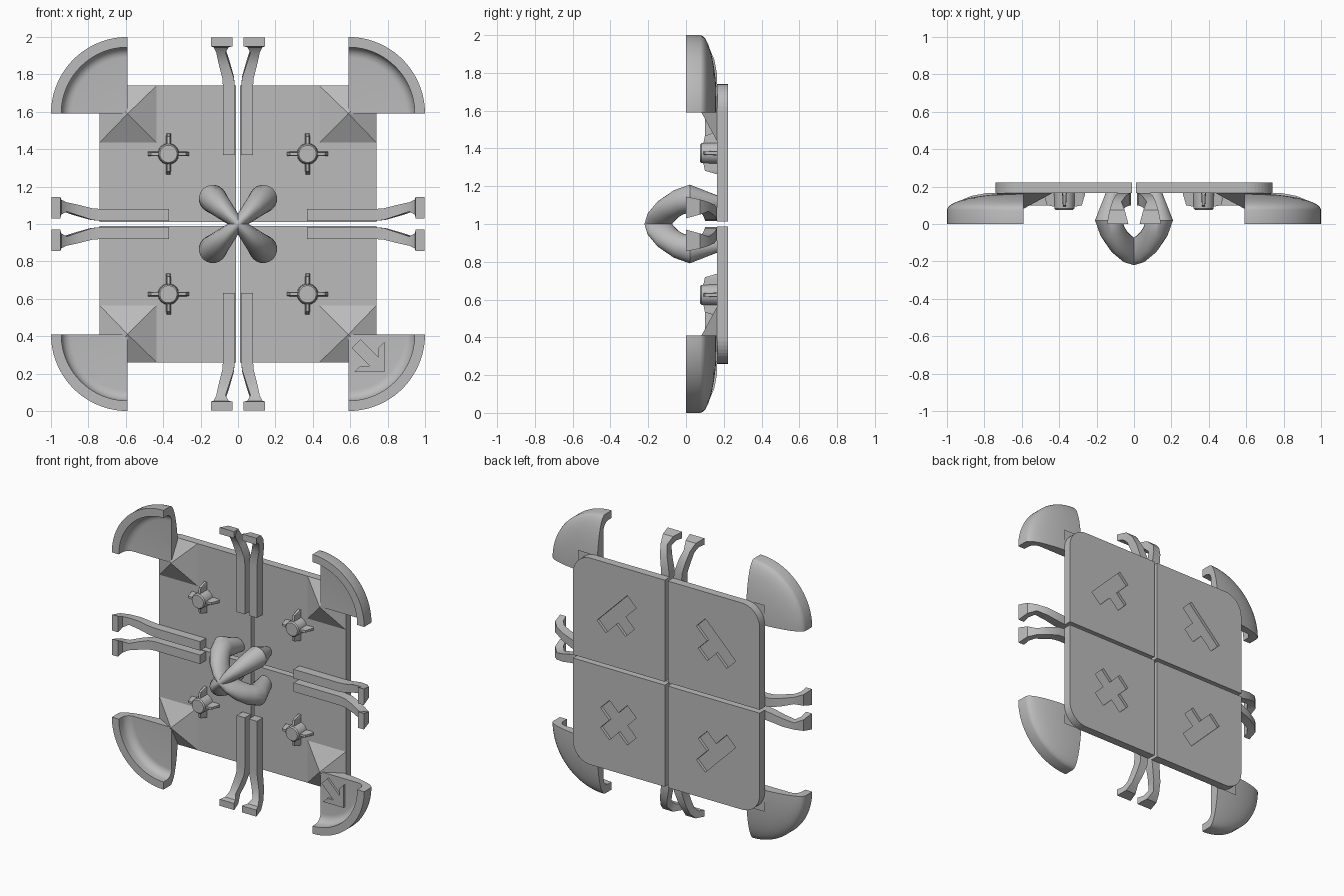
import bpy, bmesh, math
from mathutils import Vector

cube = bpy.data.objects.get("Cube")
if cube:
    bpy.data.objects.remove(cube, do_unlink=True)

grey = bpy.data.materials.new("plain grey")
grey.use_nodes = True
colour = (0.5, 0.5, 0.5, 1)
grey.diffuse_color = colour
grey.node_tree.nodes["Principled BSDF"].inputs["Base Color"].default_value = colour

QUADRANTS = {"upper_left": (1, 1), "upper_right": (-1, 1),
             "lower_left": (1, -1), "lower_right": (-1, -1)}


def make(name, bm, smooth=False):
    bmesh.ops.remove_doubles(bm, verts=bm.verts, dist=0.0001)
    bmesh.ops.recalc_face_normals(bm, faces=bm.faces)
    mesh = bpy.data.meshes.new(name)
    bm.to_mesh(mesh)
    bm.free()
    mesh.materials.append(grey)
    obj = bpy.data.objects.new(name, mesh)
    bpy.context.scene.collection.objects.link(obj)
    if smooth:
        bpy.ops.object.select_all(action='DESELECT')
        obj.select_set(True)
        bpy.context.view_layer.objects.active = obj
        bpy.ops.object.shade_smooth_by_angle(angle=math.radians(35))
    return obj


def loft(name, rings, place, smooth=False):
    """Skin a list of equal closed rings and cap both ends."""
    bm = bmesh.new()
    rows = [[bm.verts.new(place(Vector(p))) for p in ring] for ring in rings]
    n = len(rows[0])
    for a, b in zip(rows, rows[1:]):
        for i in range(n):
            j = (i + 1) % n
            bm.faces.new((a[i], a[j], b[j], b[i]))
    bm.faces.new(rows[0])
    bm.faces.new(rows[-1])
    return make(name, bm, smooth)


def prism(name, outline, y0, y1, place):
    return loft(name, [[(x, y, z) for x, z in outline] for y in (y0, y1)], place)


def carve(obj, cutter):
    mod = obj.modifiers.new("recess", 'BOOLEAN')
    mod.operation = 'DIFFERENCE'
    mod.solver = 'EXACT'
    mod.object = cutter
    bpy.context.view_layer.update()
    done = obj.evaluated_get(bpy.context.evaluated_depsgraph_get())
    mesh = bpy.data.meshes.new_from_object(done)
    obj.modifiers.clear()
    obj.data = mesh
    bpy.data.objects.remove(cutter, do_unlink=True)


def arc(cx, cz, r, a0, a1, n):
    angles = [math.radians(a0 + (a1 - a0) * i / n) for i in range(n + 1)]
    return [(cx + r * math.cos(a), cz + r * math.sin(a)) for a in angles]


# Shared shapes, drawn for one quarter
panel_outline = [(0.012, 0.012), (0.74, 0.012)] + arc(0.6, 0.6, 0.14, 0, 90, 10) + [(0.012, 0.74)]
tee = [(-0.17, -0.07), (0.17, -0.07), (0.17, 0.03), (0.05, 0.03),
       (0.05, 0.13), (-0.05, 0.13), (-0.05, 0.03), (-0.17, 0.03)]
plus = [(-0.15, -0.05), (-0.05, -0.05), (-0.05, -0.15), (0.05, -0.15), (0.05, -0.05), (0.15, -0.05),
        (0.15, 0.05), (0.05, 0.05), (0.05, 0.15), (-0.05, 0.15), (-0.05, 0.05), (-0.15, 0.05)]

# Corner shell profile as (radius, y): outer dome, then rim, then hollow
CORNER, RADIUS = 0.59, 0.41
shell = [(RADIUS * math.sin(t * math.pi / 20), 0.075 + 0.09 * math.cos(t * math.pi / 20))
         for t in range(11)]
shell += [(RADIUS, 0), (0.355, 0), (0.355, 0.035)]
shell += arc(0.3, 0.035, 0.055, 15, 90, 5) + [(0, 0.09)]

# Leg sections: inner (u, y), outer (u, y), side from, side to
leg_sections = [
    ((0.37, 0.10), (0.37, 0.17), 0.016, 0.080),
    ((0.73, 0.10), (0.73, 0.165), 0.016, 0.080),
    ((0.78, 0.10), (0.79, 0.165), 0.022, 0.084),
    ((0.85, 0.09), (0.87, 0.15), 0.045, 0.102),
    ((0.915, 0.07), (0.94, 0.12), 0.067, 0.116),
    ((0.945, 0.04), (0.985, 0.075), 0.050, 0.130),
    ((0.95, 0.0), (0.997, 0.0), 0.030, 0.145)]

# Arm sections along the diagonal: outer (s, y), inner (s, y), half width
arm_sections = [
    ((0.0, -0.22), (0.0, -0.075), 0.032),
    ((0.07, -0.205), (0.03, -0.06), 0.042),
    ((0.15, -0.155), (0.07, -0.035), 0.056),
    ((0.225, -0.07), (0.10, -0.01), 0.067),
    ((0.265, 0.02), (0.115, 0.02), 0.075),
    ((0.20, 0.17), (0.10, 0.17), 0.036)]


for label, (sx, sz) in QUADRANTS.items():
    def place(p):
        return Vector((sx * p.x, p.y, 1 + sz * p.z))

    def diagonal(p):
        k = math.sqrt(0.5)
        return place(Vector((0.38 + k * (p.x - p.z), p.y, 0.38 - k * (p.x + p.z))))

    # Backing panel with a sunken symbol
    panel = prism("panel_" + label, panel_outline, 0.165, 0.223, place)
    symbol = plus if label == "lower_left" else tee
    cutter = prism("symbol_cutter", symbol, 0.203, 0.25, diagonal)
    cutter.hide_render = True
    carve(panel, cutter)

    # Pyramid joining the panel to its corner shell
    bm = bmesh.new()
    base = [bm.verts.new(place(Vector(p))) for p in
            ((0.435, 0.166, 0.435), (0.74, 0.166, 0.435), (0.74, 0.166, 0.74), (0.435, 0.166, 0.74))]
    apex = bm.verts.new(place(Vector((CORNER, 0.082, CORNER))))
    bm.faces.new(base)
    for i in range(4):
        bm.faces.new((base[i], base[(i + 1) % 4], apex))
    make("pyramid_" + label, bm)

    # Hollow quarter-round corner shell
    rings = []
    for i in range(25):
        a = math.radians(90 * i / 24)
        rings.append([(CORNER + r * math.cos(a), y, CORNER + r * math.sin(a)) for r, y in shell])
    loft("corner_shell_" + label, rings, place, True)

    # Peg with four tapered fins
    rings = [[(x, y, z) for x, z in arc(0.372, 0.375, r, 0, 345, 23)]
             for y, r in ((0.075, 0.046), (0.083, 0.053), (0.17, 0.057))]
    loft("peg_" + label, rings, place, True)
    for i in range(4):
        c, s = math.cos(i * math.pi / 2), math.sin(i * math.pi / 2)
        rings = [[(0.372 + u * c - v * s, y, 0.375 + u * s + v * c)
                  for v, y in ((-0.008, y0), (0.008, y0), (0.013, 0.17), (-0.013, 0.17))]
                 for u, y0 in ((0.03, 0.088), (0.093, 0.10), (0.11, 0.158))]
        loft(f"peg_fin_{i + 1}_{label}", rings, place)

    # Pair of hooked legs, one upright and one sideways
    for kind in ("upright", "sideways"):
        rings = []
        for (u0, y0), (u1, y1), v0, v1 in leg_sections:
            ring = [(v0, y0, u0), (v1, y0, u0), (v1, y1, u1), (v0, y1, u1)]
            rings.append(ring if kind == "upright" else [(z, y, x) for x, y, z in ring])
        loft(f"{kind}_leg_{label}", rings, place, True)

    # Curved arm of the centre clip, ending in a tapered root
    rings = []
    for outer, inner, w in arm_sections:
        o, n = Vector(outer), Vector(inner)
        mid, half = (o + n) / 2, (o - n) / 2
        ring = []
        for i in range(20):
            a = i * math.tau / 20
            p = mid + half * math.cos(a)
            t = w * math.sin(a)
            ring.append(((p.x - t) * math.sqrt(0.5), p.y, (p.x + t) * math.sqrt(0.5)))
        rings.append(ring)
    loft("centre_arm_" + label, rings, place, True)

# Raised arrow on one lower corner shell, pointing outward
k = math.sqrt(0.5)
arrow = [(0, -0.033), (0.135, -0.033), (0.10, -0.068), (0.10, -0.115), (0.215, 0),
         (0.10, 0.115), (0.10, 0.068), (0.135, 0.033), (0, 0.033)]
prism("arrow_plate", [(0.632 + k * (p - q), 0.36 - k * (p + q)) for p, q in arrow],
      0.075, 0.095, lambda p: p)
